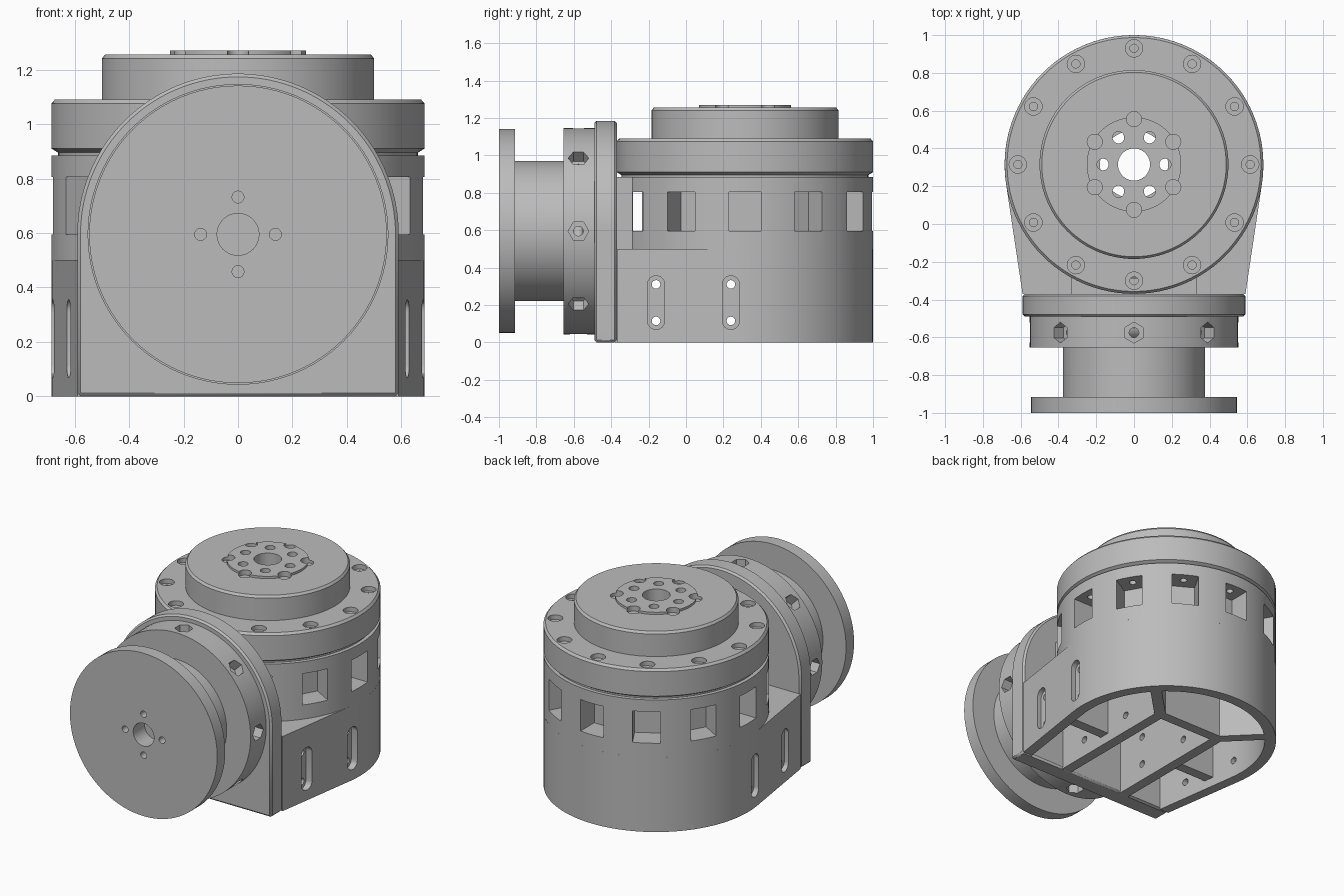
import bpy, bmesh
from math import pi, cos, sin, radians
from mathutils import Matrix, Vector

if "Cube" in bpy.data.objects:
    bpy.data.objects.remove(bpy.data.objects["Cube"])

metal = bpy.data.materials.new("machined_grey")
metal.use_nodes = True
GREY = (0.5, 0.5, 0.5, 1)
metal.diffuse_color = GREY
metal.node_tree.nodes["Principled BSDF"].inputs["Base Color"].default_value = GREY

CY, AXIS_Z, R = 0.315, 0.595, 0.685      # turret centre, side actuator height, body radius
TURRET = Matrix.Translation((0, CY, 0))
ARM = Matrix.Translation((0, 0, AXIS_Z)) @ Matrix.Rotation(pi / 2, 4, 'X')  # local z -> -y


def rot(deg, axis='Z'):
    return Matrix.Rotation(radians(deg), 4, axis)


def move(x=0, y=0, z=0):
    return Matrix.Translation((x, y, z))


def arc(r, a0, a1, n, cx=0, cy=0):
    step = radians(a1 - a0) / n
    return [(cx + r * cos(radians(a0) + i * step), cy + r * sin(radians(a0) + i * step))
            for i in range(n + 1)]


def circle(r, n=32, phase=0):
    return arc(r, phase, phase + 360, n)[:-1]


def rect(x0, x1, y0, y1):
    return [(x0, y0), (x1, y0), (x1, y1), (x0, y1)]


def add_prism(bm, pts, z0, z1, mat=Matrix()):
    """Extrude a counter-clockwise 2D outline from z0 to z1."""
    low = [bm.verts.new(mat @ Vector((x, y, z0))) for x, y in pts]
    top = [bm.verts.new(mat @ Vector((x, y, z1))) for x, y in pts]
    bm.faces.new(low[::-1])
    bm.faces.new(top)
    for i in range(len(pts)):
        j = (i + 1) % len(pts)
        bm.faces.new((low[i], low[j], top[j], top[i]))


def to_object(bm, name):
    bmesh.ops.recalc_face_normals(bm, faces=bm.faces[:])
    mesh = bpy.data.meshes.new(name)
    bm.to_mesh(mesh)
    bm.free()
    mesh.materials.append(metal)
    ob = bpy.data.objects.new(name, mesh)
    bpy.context.collection.objects.link(ob)
    return ob


def prisms(name, items):
    bm = bmesh.new()
    for item in items:
        add_prism(bm, *item)
    return to_object(bm, name)


def lathe(name, profile, mat, n=96):
    """Revolve (radius, height) points that begin and end on the axis."""
    bm = bmesh.new()
    rings = [[bm.verts.new(mat @ Vector((x, y, z))) for x, y in circle(r, n)]
             for r, z in profile]
    bm.faces.new(rings[0][::-1])
    bm.faces.new(rings[-1])
    for a, b in zip(rings, rings[1:]):
        for i in range(n):
            j = (i + 1) % n
            bm.faces.new((a[i], a[j], b[j], b[i]))
    return to_object(bm, name)


def cut(items, *targets):
    """Subtract a set of separate prisms from the targets."""
    cutter = prisms("cutter", items)
    for ob in targets:
        mod = ob.modifiers.new("cut", 'BOOLEAN')
        mod.operation, mod.solver, mod.object = 'DIFFERENCE', 'EXACT', cutter
        bpy.context.view_layer.objects.active = ob
        bpy.ops.object.modifier_apply(modifier=mod.name)
    bpy.data.objects.remove(cutter)


def ring(pts, z0, z1, count, radius, phase=0):
    return [(pts, z0, z1, TURRET @ rot(phase + i * 360 / count) @ move(radius))
            for i in range(count)]


# Main housing: tapered hollow base and round drum
TAN = 8.6
base = prisms("tapered_base", [
    (arc(R, -TAN, 180 + TAN, 64, 0, CY) + [(-0.59, -0.37), (0.59, -0.37)], 0, 0.5)])
cut([(arc(0.615, -TAN, 180 + TAN, 48, 0, CY) + [(-0.52, -0.39), (0.52, -0.39)], -0.1, 0.45)], base)
drum = prisms("drum", [(circle(R, 96), 0.5, 0.885, TURRET)])

# Pockets round the drum and the passage behind the front plate
cut([(rect(0.535, 0.8, -0.085, 0.085), 0.595, 0.805, TURRET @ rot(a))
     for a in range(0, 360, 30) if a != 270], drum)
cut([(rect(-0.34, 0.34, -0.284, -0.236), 0.595, 0.805)], drum)

# Turret flange and raised disc
turret = lathe("turret_flange", [
    (0.66, 0.885), (0.66, 0.895), (R, 0.91), (R, 1.075), (0.672, 1.09),
    (0.5, 1.09), (0.5, 1.24), (0.488, 1.255)], TURRET)
hub = prisms("output_hub", [(circle(0.25, 64), 1.255, 1.27, TURRET)])

# Bolt holes with counterbores
cut(ring(circle(0.022, 16), 0.75, 1.2, 12, 0.615), drum, turret)
cut(ring(circle(0.046, 24), 1.06, 1.2, 12, 0.615), turret)
cut(ring(circle(0.04, 24), 1.235, 1.3, 6, 0.24, 30), turret, hub)

# Central bore and ring of output holes
cut([(circle(0.18, 48), 0.3, 1.1, TURRET)], base, drum, turret)
cut([(circle(0.085, 40), 1.0, 1.4, TURRET)] + ring(circle(0.031, 20), 1.0, 1.4, 6, 0.165),
    turret, hub)

# Inner frame of the base
wall = rect(0.2, 0.27, -0.38, 0.57)
side_walls = prisms("inner_side_walls", [
    (wall, 0, 0.46), ([(-x, y) for x, y in wall[::-1]], 0, 0.46)])
ribs = prisms("inner_ribs", [(rect(-0.2, 0.2, 0.5, 0.57), 0, 0.46)] + [
    (rect(0, 0.31, -0.035, 0.035), 0, 0.46, move(s * 0.235, 0.535) @ rot(90 - s * 45))
    for s in (1, -1)] + [
    (rect(-0.17, 0.17, 0, 0.07), 0.06, 0.46, move(s * 0.43)) for s in (1, -1)])

# Side slots and their cross holes
SIDE = Matrix(((0, 0, 1, 0), (1, 0, 0, 0), (0, 1, 0, 0), (0, 0, 0, 1)))  # local z -> x
slot = arc(0.046, 0, 180, 12, 0, 0.31) + arc(0.046, 180, 360, 12, 0, 0.115)
slots = []
for y, depth in ((-0.16, 0.585), (0.24, 0.64)):
    slots += [(slot, depth, 0.9, move(0, y) @ SIDE), (slot, -0.9, -depth, move(0, y) @ SIDE)]
cut(slots, base)
cut([(circle(0.023, 16), -1, 1, move(0, y, z) @ SIDE)
     for y in (-0.16, 0.24) for z in (0.115, 0.31)], base, side_walls)

# Front mounting plate, rounded at the top, and its link to the drum
plate = prisms("front_plate", [
    (arc(0.59, 0, 180, 64) + [(-0.59, -AXIS_Z), (0.59, -AXIS_Z)], 0.37, 0.49, ARM)])
bevel = plate.modifiers.new("edge", 'BEVEL')
bevel.width, bevel.segments = 0.012, 1
bevel.limit_method, bevel.angle_limit = 'ANGLE', radians(60)
link = prisms("plate_link", [(rect(-0.33, 0.33, -0.38, -0.285), 0.5, 0.885)])

# Side actuator: bearing ring, neck and end disc
actuator = lathe("side_actuator", [
    (0.552, 0.49), (0.552, 0.655), (0.375, 0.655), (0.375, 0.915),
    (0.546, 0.915), (0.546, 1.0)], ARM)
cut([(circle(0.077, 32), 0.88, 1.1, ARM)] +
    [(circle(0.022, 16), 0.88, 1.1, ARM @ rot(a) @ move(0.137)) for a in range(0, 360, 90)], actuator)

# Radial nut pockets and through holes in the bearing ring
radial = [move(0, -0.575, AXIS_Z) @ rot(a, 'Y') for a in range(0, 360, 45)]
cut([(circle(0.055, 6, 90), 0.48, 0.7, m) for m in radial], actuator)
for m in radial[:4]:
    cut([(circle(0.026, 16), -0.7, 0.7, m)], actuator)

# Smooth the round walls, keep edges sharp
for ob in (base, drum, turret, hub, side_walls, ribs, plate, link, actuator):
    bpy.ops.object.select_all(action='DESELECT')
    ob.select_set(True)
    bpy.context.view_layer.objects.active = ob
    bpy.ops.object.shade_smooth_by_angle(angle=radians(30))
